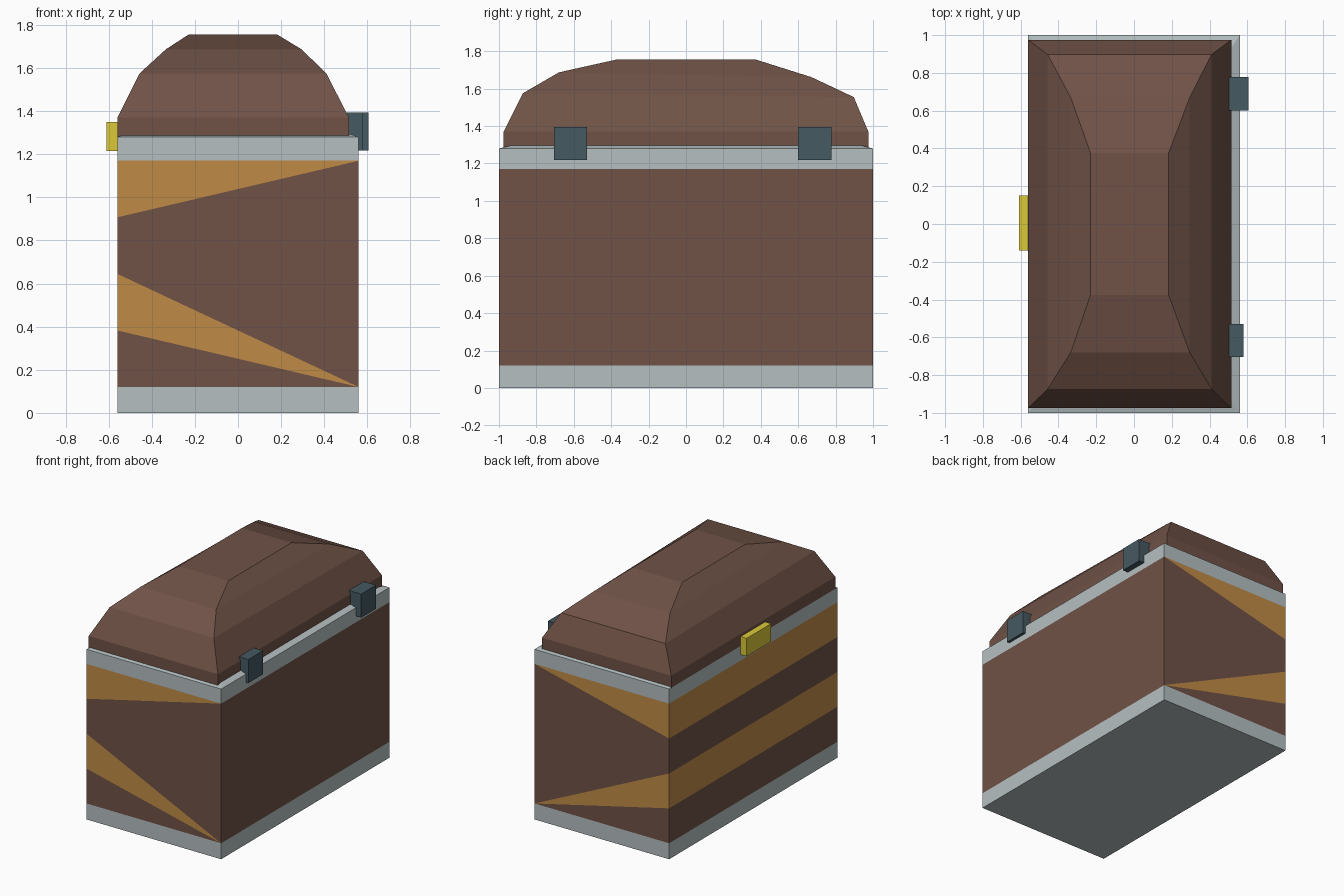
import bpy, bmesh

if "Cube" in bpy.data.objects:
    bpy.data.objects.remove(bpy.data.objects["Cube"])

W, D = 0.56, 1.0            # half width and half depth of the chest
BASE, WALL, RIM = 0.12, 1.17, 1.28


def mat(name, rgb):
    m = bpy.data.materials.new(name)
    m.diffuse_color = (*rgb, 1)
    m.use_nodes = True
    m.node_tree.nodes["Principled BSDF"].inputs["Base Color"].default_value = m.diffuse_color
    return m


BROWN = mat("brown_wood", (0.16, 0.085, 0.062))
ORANGE = mat("orange_stripe", (0.53, 0.26, 0.062))
STEEL = mat("pale_metal", (0.46, 0.52, 0.53))
DARK = mat("dark_hinge", (0.06, 0.1, 0.12))
YELLOW = mat("yellow_latch", (0.70, 0.58, 0.04))


def finish(name, bm, *mats):
    bmesh.ops.recalc_face_normals(bm, faces=bm.faces)
    me = bpy.data.meshes.new(name)
    bm.to_mesh(me)
    bm.free()
    for m in mats:
        me.materials.append(m)
    ob = bpy.data.objects.new(name, me)
    bpy.context.collection.objects.link(ob)
    return ob


def rect(x0, x1, y0, y1, z0, z1=None):
    """Four corners; z0 is the height at the front, z1 at the back."""
    z1 = z0 if z1 is None else z1
    return [(x0, y0, z0), (x1, y0, z0), (x1, y1, z1), (x0, y1, z1)]


def loft(name, loops, material, bottom=True, top=True):
    bm = bmesh.new()
    rings = [[bm.verts.new(p) for p in loop] for loop in loops]
    for a, b in zip(rings, rings[1:]):
        for i in range(4):
            j = (i + 1) % 4
            bm.faces.new((a[i], a[j], b[j], b[i]))
    if bottom:
        bm.faces.new(rings[0][::-1])
    if top:
        bm.faces.new(rings[-1])
    return finish(name, bm, material)


def box(name, x0, x1, y0, y1, z0, z1, material):
    return loft(name, [rect(x0, x1, y0, y1, z0), rect(x0, x1, y0, y1, z1)], material)


# Metal bands: base, and upper rim with a slightly raised top
loft("base_band", [rect(-W, W, -D, D, 0), rect(-W, W, -D, D, BASE)], STEEL, top=False)
loft("rim_band", [rect(-W, W, -D, D, WALL), rect(-W, W, -D, D, RIM),
                  rect(-0.52, 0.52, -0.94, 0.94, 1.295)], STEEL, bottom=False)

# Wooden walls: stripes on the left side taper to the right corners on both ends
bm = bmesh.new()
levels = [BASE + (WALL - BASE) * i / 4 for i in range(5)]
left, right = {}, {}
for y in (-D, D):
    left[y] = [bm.verts.new((-W, y, z)) for z in levels]
    right[y] = [bm.verts.new((W, y, z)) for z in (BASE, WALL)]
for i in range(4):
    f = bm.faces.new((left[-D][i], left[-D][i + 1], left[D][i + 1], left[D][i]))
    f.material_index = i % 2
for y in (-D, D):
    l, (r0, r1) = left[y], right[y]
    for corners, index in (((l[0], l[1], r0), 0), ((l[1], l[2], r0), 1),
                           ((l[2], l[3], r1, r0), 0), ((l[3], l[4], r1), 1)):
        bm.faces.new(corners).material_index = index
bm.faces.new((right[-D][0], right[D][0], right[D][1], right[-D][1]))
finish("chest_walls", bm, BROWN, ORANGE)

# Domed lid, a little lower at the back end
loft("lid", [rect(-0.56, 0.515, -0.975, 0.975, RIM),
             rect(-0.56, 0.515, -0.975, 0.975, 1.37),
             rect(-0.457, 0.41, -0.873, 0.897, 1.575, 1.555),
             rect(-0.335, 0.295, -0.68, 0.67, 1.687, 1.662),
             rect(-0.23, 0.183, -0.375, 0.375, 1.755)], BROWN)

# Latch and hinges
box("latch", -0.61, -0.55, -0.14, 0.15, 1.215, 1.35, YELLOW)
box("hinge_front", 0.503, 0.58, -0.705, -0.53, 1.218, 1.395, DARK)
box("hinge_back", 0.503, 0.605, 0.60, 0.777, 1.218, 1.395, DARK)
